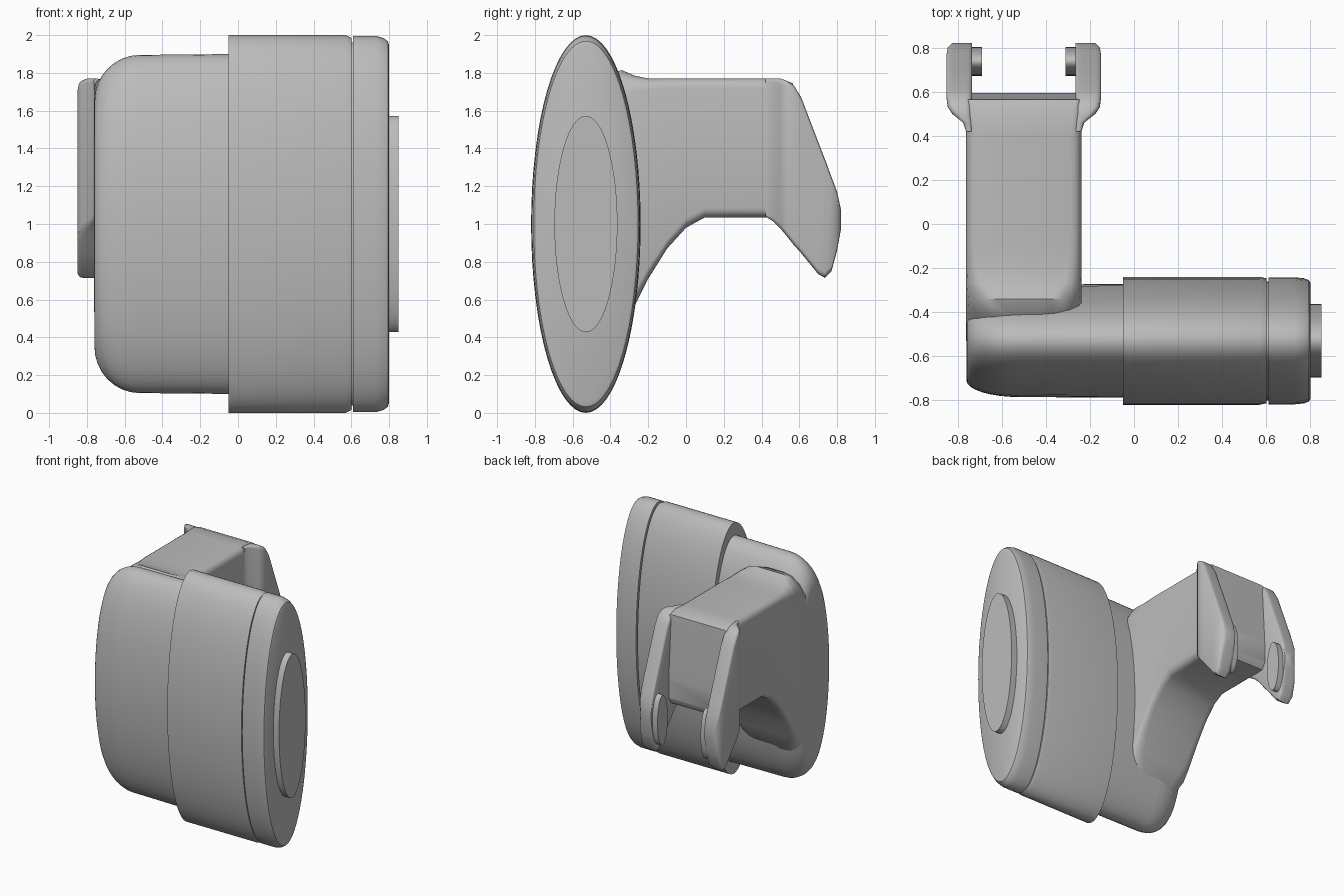
import bpy, bmesh
from math import sin, cos, pi, radians

cube = bpy.data.objects.get("Cube")
if cube:
    bpy.data.objects.remove(cube, do_unlink=True)

grey = bpy.data.materials.new("plain_grey")
grey.use_nodes = True
colour = (0.5, 0.5, 0.5, 1)
grey.diffuse_color = colour
grey.node_tree.nodes["Principled BSDF"].inputs["Base Color"].default_value = colour

DRUM_Y, DRUM_Z = -0.53, 1.0   # axis of the round parts
ARM_X = -0.5                  # middle plane of the arm and fork


def loft(name, rings):
    """Skin a row of closed rings and cap both ends."""
    bm = bmesh.new()
    rows = [[bm.verts.new(p) for p in ring] for ring in rings]
    n = len(rows[0])
    for a, b in zip(rows, rows[1:]):
        for i in range(n):
            j = (i + 1) % n
            bm.faces.new((a[i], a[j], b[j], b[i]))
    bm.faces.new(rows[0])
    bm.faces.new(rows[-1])
    bmesh.ops.recalc_face_normals(bm, faces=bm.faces)
    mesh = bpy.data.meshes.new(name)
    bm.to_mesh(mesh)
    bm.free()
    mesh.materials.append(grey)
    obj = bpy.data.objects.new(name, mesh)
    bpy.context.collection.objects.link(obj)
    bpy.ops.object.select_all(action='DESELECT')
    obj.select_set(True)
    bpy.context.view_layer.objects.active = obj
    bpy.ops.object.shade_smooth_by_angle(angle=radians(35))
    return obj


def oval(name, profile, cy=DRUM_Y, cz=DRUM_Z, n=64):
    """Oval solid along x; profile rows are x, half depth, half height."""
    loft(name, [[(x, cy + sy * cos(2 * pi * i / n), cz + sz * sin(2 * pi * i / n))
                 for i in range(n)] for x, sy, sz in profile])


def rounded_ring(y, x0, x1, z0, z1, r, steps=5):
    """Rounded rectangle across the y axis."""
    r = min(r, 0.45 * (x1 - x0), 0.45 * (z1 - z0))
    corners = [(x1 - r, z1 - r), (x0 + r, z1 - r), (x0 + r, z0 + r), (x1 - r, z0 + r)]
    ring = []
    for k, (cx, cz) in enumerate(corners):
        for s in range(steps):
            a = pi / 2 * (k + s / (steps - 1))
            ring.append((cx + r * cos(a), y, cz + r * sin(a)))
    return ring


# Oval housing with a rounded closed end
end = [(-0.52 - 0.24 * cos(a), 0.18 + 0.075 * sin(a), 0.65 + 0.245 * sin(a))
       for a in [pi / 2 * i / 8 for i in range(9)]]
oval("housing", end + [(0.0, 0.258, 0.9)])

# Wide drum, groove, end cap and raised disc
oval("drum", [(-0.05, 0.29, 1.0), (0.57, 0.29, 1.0), (0.6, 0.284, 0.985)])
oval("groove_core", [(0.58, 0.27, 0.96), (0.63, 0.27, 0.96)])
oval("end_cap", [(0.61, 0.288, 0.996), (0.73, 0.288, 0.996), (0.77, 0.284, 0.985),
                 (0.793, 0.276, 0.968), (0.8, 0.264, 0.945)])
oval("cap_disc", [(0.78, 0.167, 0.573), (0.85, 0.167, 0.573)])

# Arm: y, bottom, top, corner radius
arm = [(-0.53, 0.36, 1.65, 0.2), (-0.42, 0.34, 1.79, 0.2), (-0.34, 0.42, 1.815, 0.14),
       (-0.27, 0.57, 1.785, 0.08), (-0.2, 0.71, 1.77, 0.06), (-0.1, 0.87, 1.77, 0.05),
       (0.0, 0.98, 1.77, 0.05), (0.1, 1.035, 1.77, 0.05), (0.4, 1.035, 1.77, 0.05),
       (0.5, 1.035, 1.77, 0.04), (0.565, 1.04, 1.745, 0.03), (0.595, 1.09, 1.25, 0.02)]
loft("arm", [rounded_ring(y, ARM_X - 0.262, ARM_X + 0.262, z0, z1, r)
             for y, z0, z1, r in arm])

# Fork plates: y, bottom, top, outer distance from the arm middle
plate = [(0.42, 1.04, 1.77, 0.262), (0.46, 1.015, 1.77, 0.275), (0.5, 0.975, 1.77, 0.325),
         (0.53, 0.94, 1.76, 0.345), (0.57, 0.89, 1.735, 0.35), (0.61, 0.845, 1.67, 0.35),
         (0.7, 0.735, 1.435, 0.35), (0.735, 0.715, 1.345, 0.35), (0.77, 0.75, 1.25, 0.35),
         (0.8, 0.86, 1.17, 0.345), (0.82, 0.97, 1.08, 0.325)]
for side, sign in (("left", 1), ("right", -1)):
    rings = []
    for y, z0, z1, outer in plate:
        x0, x1 = sorted((ARM_X + sign * 0.235, ARM_X + sign * outer))
        rings.append(rounded_ring(y, x0, x1, z0, z1, 0.03))
    loft(side + "_fork_plate", rings)
    # Oval pin on the inner face
    oval(side + "_fork_pin", [(ARM_X + sign * d, 0.065, 0.2) for d in (0.26, 0.19)],
         0.737, 0.98, 32)
